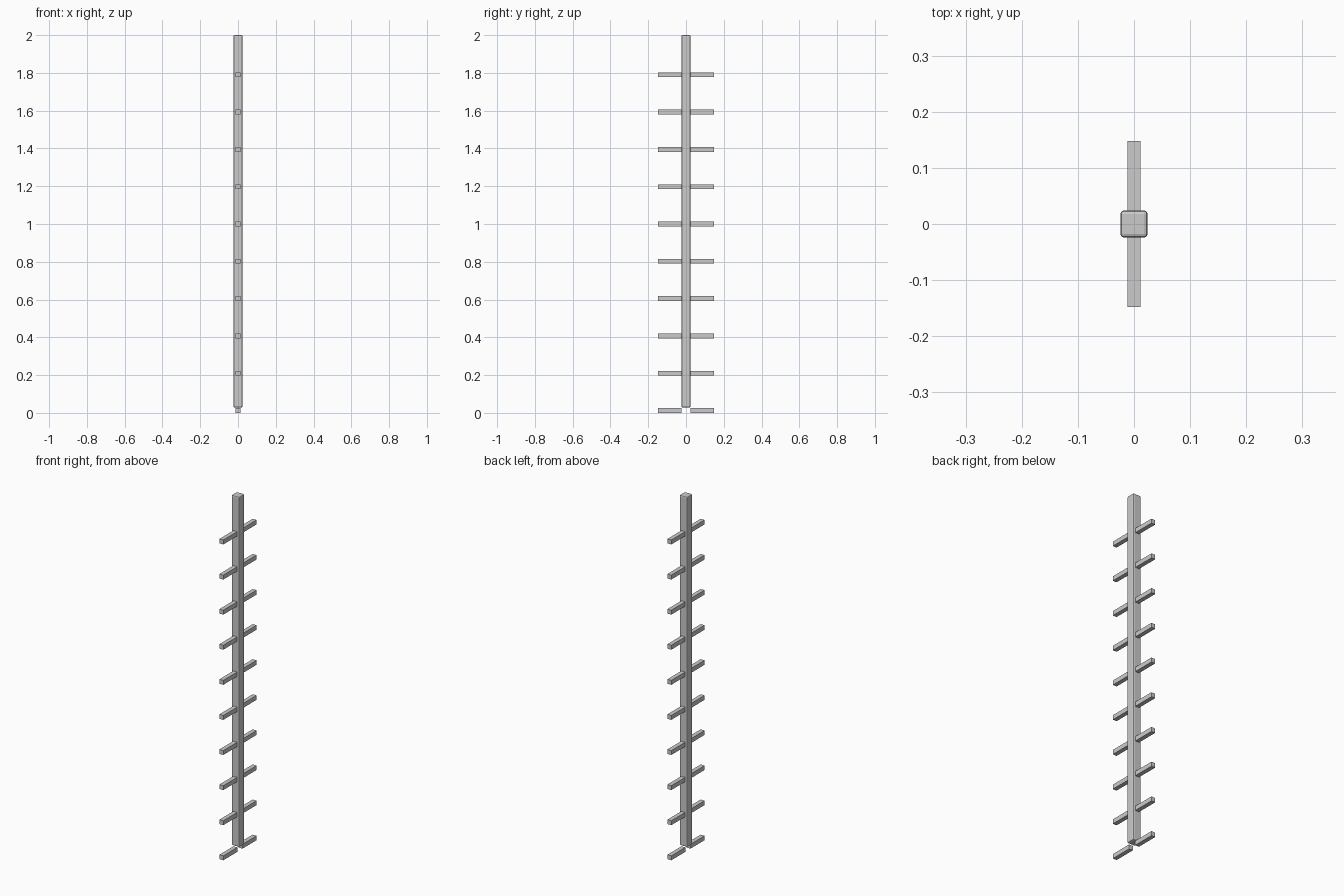
import bpy

if "Cube" in bpy.data.objects:
    bpy.data.objects.remove(bpy.data.objects["Cube"])


def box(name, size, loc):
    bpy.ops.mesh.primitive_cube_add(size=1, location=loc)
    ob = bpy.context.object
    ob.name = name
    ob.scale = size
    bpy.ops.object.transform_apply(location=False, rotation=False, scale=True)
    return ob


# Upright post with softened edges
BOTTOM, TOP = 0.028, 2.0
post = box("post", (0.049, 0.049, TOP - BOTTOM), (0, 0, (TOP + BOTTOM) / 2))
bevel = post.modifiers.new("rounded_edges", 'BEVEL')
bevel.width = 0.007
bevel.segments = 2

# Ten pairs of pegs, separate on each side of the post
INNER, OUTER = 0.023, 0.148
for i in range(10):
    for side, label in ((-1, "front"), (1, "back")):
        box(f"peg_{label}_{i + 1}", (0.024, OUTER - INNER, 0.025),
            (0, side * (INNER + OUTER) / 2, 0.0125 + 0.1975 * i))
